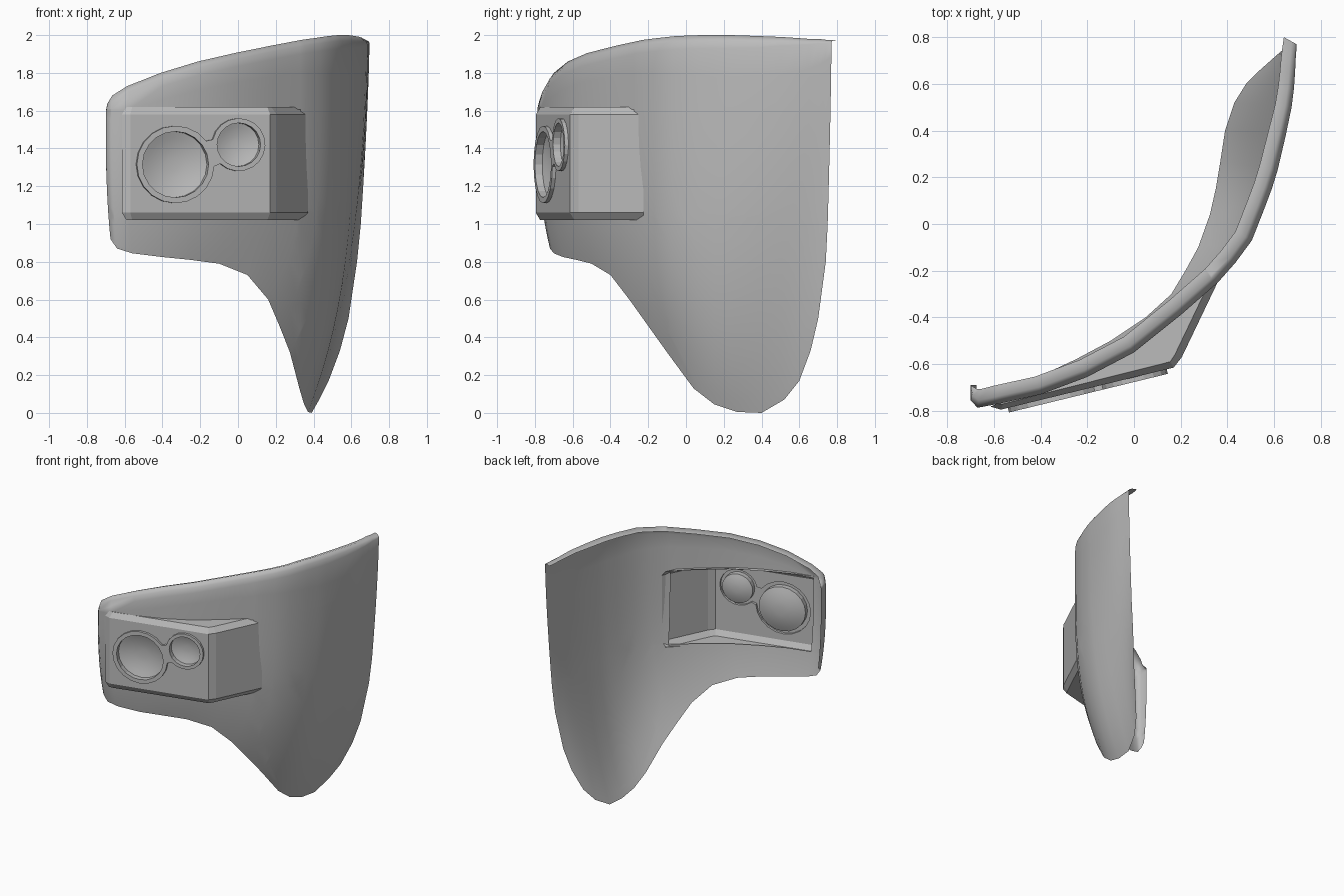
import bpy, bmesh
from math import sin, cos, pi, atan2
from mathutils import Vector

if "Cube" in bpy.data.objects:
    bpy.data.objects.remove(bpy.data.objects["Cube"])

grey = bpy.data.materials.new("plain_grey")
grey.use_nodes = True
grey.diffuse_color = (0.5, 0.5, 0.5, 1)
grey.node_tree.nodes["Principled BSDF"].inputs["Base Color"].default_value = (0.5, 0.5, 0.5, 1)


def finish(bm, name, smooth):
    """Turn a bmesh into a named object."""
    mesh = bpy.data.meshes.new(name)
    bm.to_mesh(mesh)
    bm.free()
    mesh.materials.append(grey)
    for poly in mesh.polygons:
        poly.use_smooth = smooth
    obj = bpy.data.objects.new(name, mesh)
    bpy.context.scene.collection.objects.link(obj)
    return obj


def strip(bm, a, b, closed=True):
    """Join two rows of vertices with quads."""
    count = len(a) if closed else len(a) - 1
    for i in range(count):
        j = (i + 1) % len(a)
        bm.faces.new((a[i], a[j], b[j], b[i]))


# Curved shell: lower edge point, outer plan point and top height per station
stations = [
    ((-.675, -.69, .95), (-.70, -.69), 1.60),
    ((-.675, -.72, .92), (-.70, -.755), 1.64),
    ((-.64, -.72, .87), (-.67, -.787), 1.68),
    ((-.56, -.70, .845), (-.58, -.77), 1.73),
    ((-.40, -.65, .825), (-.40, -.73), 1.80),
    ((-.25, -.58, .81), (-.20, -.655), 1.86),
    ((-.10, -.50, .79), (0, -.55), 1.905),
    ((.05, -.40, .73), (.20, -.39), 1.945),
    ((.16, -.30, .60), (.36, -.25), 1.975),
    ((.22, -.20, .46), (.435, -.165), 1.985),
    ((.275, -.10, .32), (.505, -.07), 1.995),
    ((.325, .04, .13), (.56, .07), 2),
    ((.35, .15, .045), (.59, .15), 2),
    ((.37, .27, .005), (.615, .23), 2),
    ((.39, .40, 0), (.65, .38), 1.995),
    ((.43, .52, .07), (.675, .50), 1.99),
    ((.48, .60, .17), (.685, .58), 1.985),
    ((.54, .66, .33), (.69, .65), 1.98),
    ((.585, .70, .50), (.692, .70), 1.98),
    ((.63, .74, .80), (.695, .74), 1.975),
    ((.65, .75, 1), (.696, .77), 1.975),
]
ROWS = 16
last = len(stations) - 1
bm = bmesh.new()
columns = []
for i, (low, outer, top) in enumerate(stations):
    before = Vector(stations[max(i - 1, 0)][1])
    after = Vector(stations[min(i + 1, last)][1])
    along = (after - before).normalized()
    # The shell is fullest at the bend and straightens at the rear edge
    rear = min(1, max(0, (outer[1] - .3) / .47))
    bend = max(0, 1 - abs(outer[1] + .15) / .5)
    flare = 2.7 + 1.8 * bend - 1.3 * rear
    drop = .07 - .055 * rear
    inward, width = Vector((-along.y, along.x, 0)), .08 - .02 * rear
    if i < 2:
        inward, width = Vector((.45, .9, 0)), .055 * i
    if i == last:
        inward = Vector((-.9, .5, 0))
    base, edge = Vector(low), Vector((*outer, top - drop))
    column = []
    for r in range(ROWS + 1):
        v = (r / ROWS) ** 1.3
        point = base.lerp(edge, 1 - (1 - v) ** flare)
        point.z = base.z + (edge.z - base.z) * v
        column.append(point)
    # Rim curling inward along the top
    for amount, fall in ((.12, .43), (.4, 0), (1, .25)):
        point = edge + inward * width * amount
        point.z = top - drop * fall
        column.append(point)
    columns.append([bm.verts.new(p) for p in column])
for left, right in zip(columns, columns[1:]):
    for r in range(len(left) - 1):
        bm.faces.new((left[r], right[r], right[r + 1], left[r + 1]))

# Opening in the shell behind the housing
X0, X1, Z0, Z1 = -.58, .33, 1.035, 1.605
for co, no in (((X0, 0, 0), (1, 0, 0)), ((X1, 0, 0), (1, 0, 0)),
               ((0, 0, Z0), (0, 0, 1)), ((0, 0, Z1), (0, 0, 1))):
    bmesh.ops.bisect_plane(bm, geom=bm.verts[:] + bm.edges[:] + bm.faces[:],
                           plane_co=co, plane_no=no)
hole = []
for f in bm.faces:
    c = f.calc_center_median()
    if X0 < c.x < X1 and Z0 < c.z < Z1:
        hole.append(f)
bmesh.ops.delete(bm, geom=hole, context='FACES')
finish(bm, "curved_shell", True)

# Housing front plane and the two lens outlines
normal = Vector((.236, -.972, 0))
BIG, SMALL = (-.335, 1.315), (0, 1.42)
tilt = atan2(SMALL[1] - BIG[1], SMALL[0] - BIG[0])


def on_front(x, z, height=0):
    return Vector((x, -.795 + (x + .57) * .2432, z)) + normal * height


def arc(centre, radius, start, end, count):
    return [(centre[0] + radius * cos(start + (end - start) * k / count),
             centre[1] + radius * sin(start + (end - start) * k / count))
            for k in range(count + 1)]


def loop(bm, outline, height):
    return [bm.verts.new(on_front(x, z, height)) for x, z in outline]


def fill(bm, *loops):
    """Fill the area between an outer loop and its holes."""
    edges = []
    for ring in loops:
        for a, b in zip(ring, ring[1:] + ring[:1]):
            edges.append(bm.edges.get((a, b)) or bm.edges.new((a, b)))
    made = bmesh.ops.triangle_fill(bm, edges=edges, use_beauty=True, normal=normal)
    for f in made["geom"]:
        if isinstance(f, bmesh.types.BMFace):
            f.normal_update()
            if f.normal.dot(normal) < 0:
                f.normal_flip()


keyhole = (arc(BIG, .205, tilt + .35, tilt + 2 * pi - .35, 18)
           + arc(SMALL, .14, tilt + pi + .5, tilt + 3 * pi - .5, 16))

# Chamfered housing, open at the back
LOW, HIGH, CHAMFER = 1.06, 1.58, .04
wall = [(-.615, -.782), (-.57, -.795), (.17, -.615), (.205, -.57), (.37, -.225)]
inset = [(-.59, -.772), (-.56, -.77), (.155, -.59), (.175, -.56), (.335, -.225)]
back = [(.2, -.36), (0, -.52), (-.3, -.665)]


def row(path, z):
    return [bm.verts.new((x, y, z)) for x, y in path]


bm = bmesh.new()
low, high = row(wall, LOW), row(wall, HIGH)
roof, floor = row(inset, HIGH + CHAMFER), row(inset, LOW - CHAMFER)
strip(bm, low[:2], high[:2], False)
strip(bm, low[2:], high[2:], False)
strip(bm, high, roof, False)
strip(bm, floor, low, False)
bm.faces.new(roof + row(back, HIGH + CHAMFER))
bm.faces.new((floor + row(back, LOW - CHAMFER))[::-1])
fill(bm, [low[1], low[2], high[2], high[1]], loop(bm, keyhole, 0))
finish(bm, "lens_housing", False)

# Raised lens surround with two round openings
RAISE = .02
bm = bmesh.new()
raised = loop(bm, keyhole, RAISE)
strip(bm, loop(bm, keyhole, 0), raised)
rims = []
for centre, radius in ((BIG, .175), (SMALL, .115)):
    circle = arc(centre, radius, 0, 2 * pi, 20)[:-1]
    rim = loop(bm, circle, RAISE)
    strip(bm, rim, loop(bm, circle, -.02))
    rims.append(rim)
fill(bm, raised, *rims)
finish(bm, "lens_surround", False)

# Dished lenses
for name, centre, radius in (("large_lens", BIG, .175), ("small_lens", SMALL, .115)):
    bm = bmesh.new()
    previous = None
    for step in range(5):
        t = 1 - step / 5
        depth = -.02 - .2 * radius * (1 - t * t)
        ring = loop(bm, arc(centre, radius * t, 0, 2 * pi, 20)[:-1], depth)
        if previous:
            strip(bm, previous, ring)
        previous = ring
    bm.faces.new(previous)
    finish(bm, name, True)
